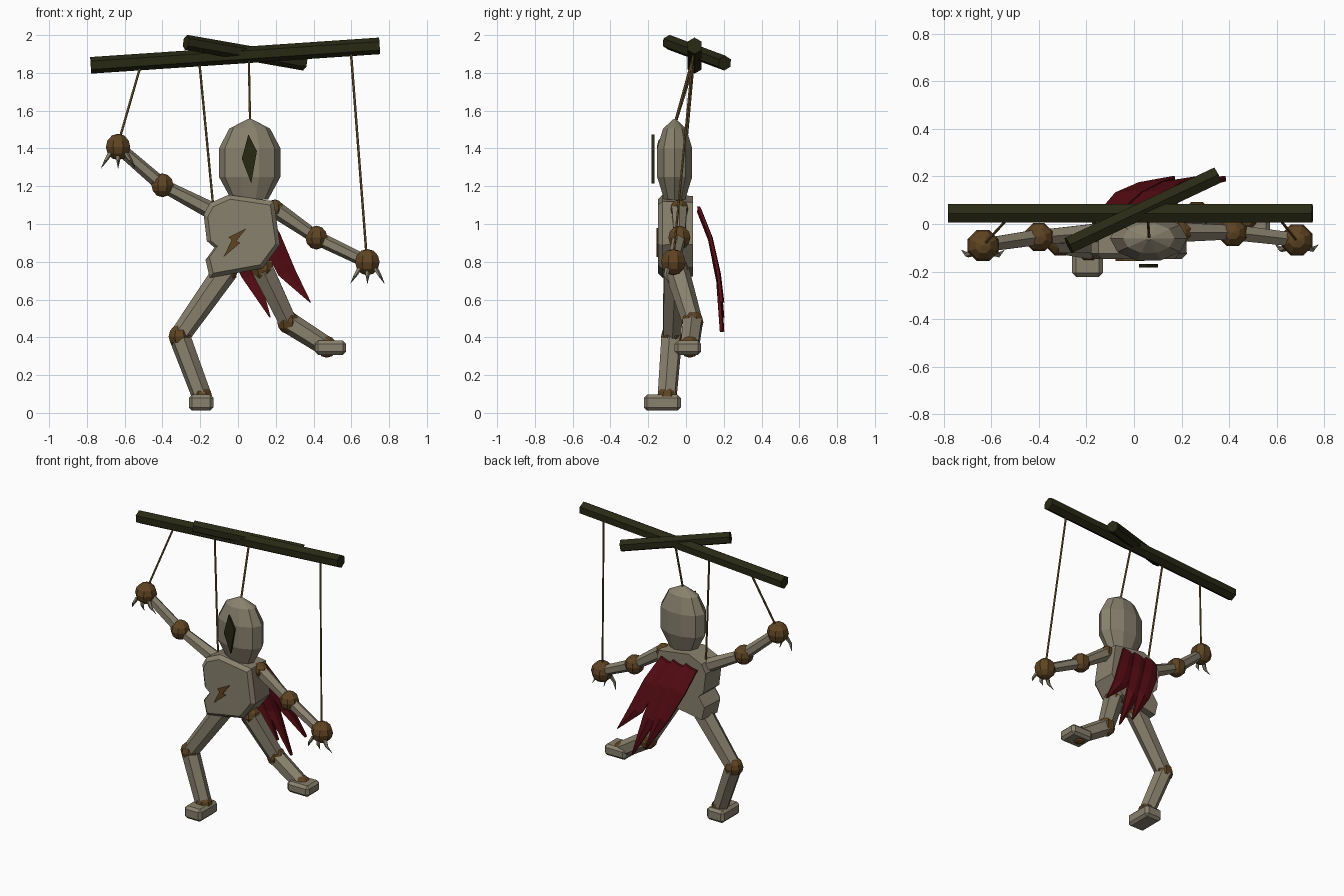
import bpy, bmesh, math
from mathutils import Vector, Matrix

if "Cube" in bpy.data.objects:
    bpy.data.objects.remove(bpy.data.objects["Cube"])


def material(name, rgb):
    m = bpy.data.materials.new(name)
    m.diffuse_color = (*rgb, 1)
    m.use_nodes = True
    m.node_tree.nodes["Principled BSDF"].inputs["Base Color"].default_value = m.diffuse_color
    return m


BONE = material("pale wood", (0.25, 0.22, 0.155))
JOINT = material("brown joint", (0.115, 0.058, 0.016))
DARK = material("dark wood", (0.021, 0.022, 0.007))
RED = material("dark red cloth", (0.10, 0.004, 0.007))
CORD = material("tan cord", (0.19, 0.115, 0.03))


def finish(bm, name, mat):
    bmesh.ops.recalc_face_normals(bm, faces=bm.faces)
    me = bpy.data.meshes.new(name)
    bm.to_mesh(me)
    bm.free()
    me.materials.append(mat)
    ob = bpy.data.objects.new(name, me)
    bpy.context.collection.objects.link(ob)
    return ob


def rod(name, a, b, r1, r2, mat, sides=6, twist=0.0):
    """Tapered prism between two points."""
    a, b = Vector(a), Vector(b)
    d = b - a
    bm = bmesh.new()
    bmesh.ops.create_cone(bm, cap_ends=True, segments=sides, radius1=r1,
                          radius2=r2, depth=d.length)
    rot = d.to_track_quat('Z', 'Y').to_matrix().to_4x4()
    bmesh.ops.transform(bm, verts=bm.verts, matrix=Matrix.Translation((a + b) / 2)
                        @ rot @ Matrix.Rotation(twist, 4, 'Z'))
    return finish(bm, name, mat)


def ball(name, c, r):
    bm = bmesh.new()
    bmesh.ops.create_uvsphere(bm, u_segments=8, v_segments=6, radius=r)
    bmesh.ops.transform(bm, verts=bm.verts, matrix=Matrix.Translation(c)
                        @ Matrix.Rotation(math.pi / 8, 4, 'Z'))
    return finish(bm, name, JOINT)


def loft(name, rings, mat):
    """Skin over rings that have equal point counts, with capped ends."""
    bm = bmesh.new()
    vs = [[bm.verts.new(p) for p in ring] for ring in rings]
    n = len(vs[0])
    for lo, hi in zip(vs, vs[1:]):
        for i in range(n):
            j = (i + 1) % n
            bm.faces.new((lo[i], lo[j], hi[j], hi[i]))
    bm.faces.new(vs[0])
    bm.faces.new(vs[-1])
    return finish(bm, name, mat)


def plate(name, outline, y0, y1, mat):
    return loft(name, [[(x, y, z) for x, z in outline] for y in (y0, y1)], mat)


def foot(name, c, size):
    bm = bmesh.new()
    bmesh.ops.create_cube(bm, size=1)
    bmesh.ops.transform(bm, verts=bm.verts,
                        matrix=Matrix.Translation(c) @ Matrix.Diagonal((*size, 1)))
    bmesh.ops.bevel(bm, geom=bm.edges[:], offset=0.017, segments=1, affect='EDGES')
    return finish(bm, name, BONE)


# Control bars
rod("main_bar", (-0.78, 0.045, 1.84), (0.75, 0.045, 1.943), 0.044, 0.044, DARK)
rod("cross_bar", (-0.275, -0.09, 1.962), (0.35, 0.205, 1.852), 0.04, 0.04, DARK)

# Strings
for name, a, b in (
        ("left_hand_string", (-0.515, 0.04, 1.84), (-0.63, -0.085, 1.44)),
        ("shoulder_string", (-0.205, 0.04, 1.86), (-0.13, -0.03, 1.08)),
        ("head_string", (0.057, 0.04, 1.89), (0.064, -0.06, 1.53)),
        ("right_hand_string", (0.597, 0.04, 1.92), (0.68, -0.065, 0.84))):
    rod(name, a, b, 0.0065, 0.0065, CORD)

# Head: oval ten-sided rings
head = [[(0.062 + r * math.cos(i * math.pi / 5),
          -0.06 + 0.6 * r * math.sin(i * math.pi / 5), z) for i in range(10)]
        for z, r in ((1.13, 0.098), (1.25, 0.163), (1.40, 0.163),
                     (1.505, 0.108), (1.555, 0.012))]
loft("head", head, BONE)
plate("face_mark", [(0.055, 1.475), (0.02, 1.345), (0.07, 1.215), (0.10, 1.385)],
      -0.183, -0.168, DARK)

# Torso: notched slab with a narrowed front
outline = [(-0.15, 1.11), (-0.05, 1.155), (0.19, 1.12), (0.222, 0.89), (0.13, 0.765),
           (-0.15, 0.715), (-0.172, 0.81), (-0.125, 0.875), (-0.165, 0.91),
           (-0.182, 1.05)]
cx, cz = 0.02, 0.94
torso = [[(cx + (x - cx) * s, y, cz + (z - cz) * s) for x, z in outline]
         for y, s in ((0.038, 0.97), (-0.125, 1.0), (-0.148, 0.89))]
loft("torso", torso, BONE)
plate("chest_mark", [(0.045, 0.978), (-0.05, 0.93), (-0.033, 0.915), (-0.077, 0.825),
                     (0.012, 0.90), (-0.008, 0.91)], -0.156, -0.147, JOINT)

# Limbs: joint positions from body outward
limbs = {
    "left_arm": ((-0.13, -0.035, 1.065), (-0.40, -0.055, 1.205), (-0.635, -0.09, 1.408)),
    "right_arm": ((0.195, -0.035, 1.08), (0.415, -0.035, 0.928), (0.685, -0.067, 0.798)),
    "left_leg": ((-0.06, -0.06, 0.76), (-0.31, -0.075, 0.405), (-0.19, -0.10, 0.085)),
    "right_leg": ((0.13, -0.05, 0.76), (0.265, 0.035, 0.48), (0.47, 0.02, 0.35)),
}
for name, (a, b, c) in limbs.items():
    arm = name.endswith("arm")
    rad = (0.05, 0.063, 0.07) if arm else (0.065, 0.062, 0.058)
    for part, p, r in zip(("inner", "middle", "outer"), (a, b, c), rad):
        ball(f"{name}_{part}_joint", p, r)
    w = 0.04 if arm else 0.06
    rod(f"{name}_upper", a, b, w + 0.006, w - 0.006, BONE)
    rod(f"{name}_lower", b, c, w - 0.002, w - 0.007, BONE)

# Claws: two-piece hooked spikes fanned below each hand
for side in ("left", "right"):
    hx, hy, hz = limbs[side + "_arm"][2]
    for i in (-1, 0, 1):
        pts = ((hx + 0.04 * i, hy - 0.03, hz - 0.03, 0.016),
               (hx + 0.065 * i, hy - 0.04, hz - 0.072, 0.011),
               (hx + 0.09 * i, hy - 0.02, hz - 0.113, 0.001))
        rings = [[(x + r * math.cos(k * math.pi / 2.5), y + r * math.sin(k * math.pi / 2.5), z)
                  for k in range(5)] for x, y, z, r in pts]
        loft(f"{side}_claw_{i + 2}", rings, BONE)

# Feet
foot("left_foot", (-0.195, -0.125, 0.054), (0.13, 0.195, 0.085))
foot("right_foot", (0.49, 0.01, 0.345), (0.165, 0.14, 0.075))

# Cape: three tapering strips with a raised centre fold
strips = (
    ((0.10, 1.08), (0.17, 0.93), (0.26, 0.74), (0.383, 0.585)),
    ((0.01, 1.08), (0.07, 0.93), (0.155, 0.71), (0.275, 0.43)),
    ((-0.085, 1.08), (-0.025, 0.93), (0.065, 0.73), (0.17, 0.505)),
)
for n, path in enumerate(strips):
    rings = []
    for (x, z), y, w in zip(path, (0.065, 0.125, 0.168, 0.187), (0.045, 0.054, 0.045, 0.003)):
        rings.append([(x - w, y - 0.008, z - w * 0.3), (x, y - 0.002, z),
                      (x + w, y - 0.008, z + w * 0.3), (x + w, y + 0.008, z + w * 0.3),
                      (x, y + 0.016, z), (x - w, y + 0.008, z - w * 0.3)])
    loft(f"cape_strip_{n + 1}", rings, RED)
